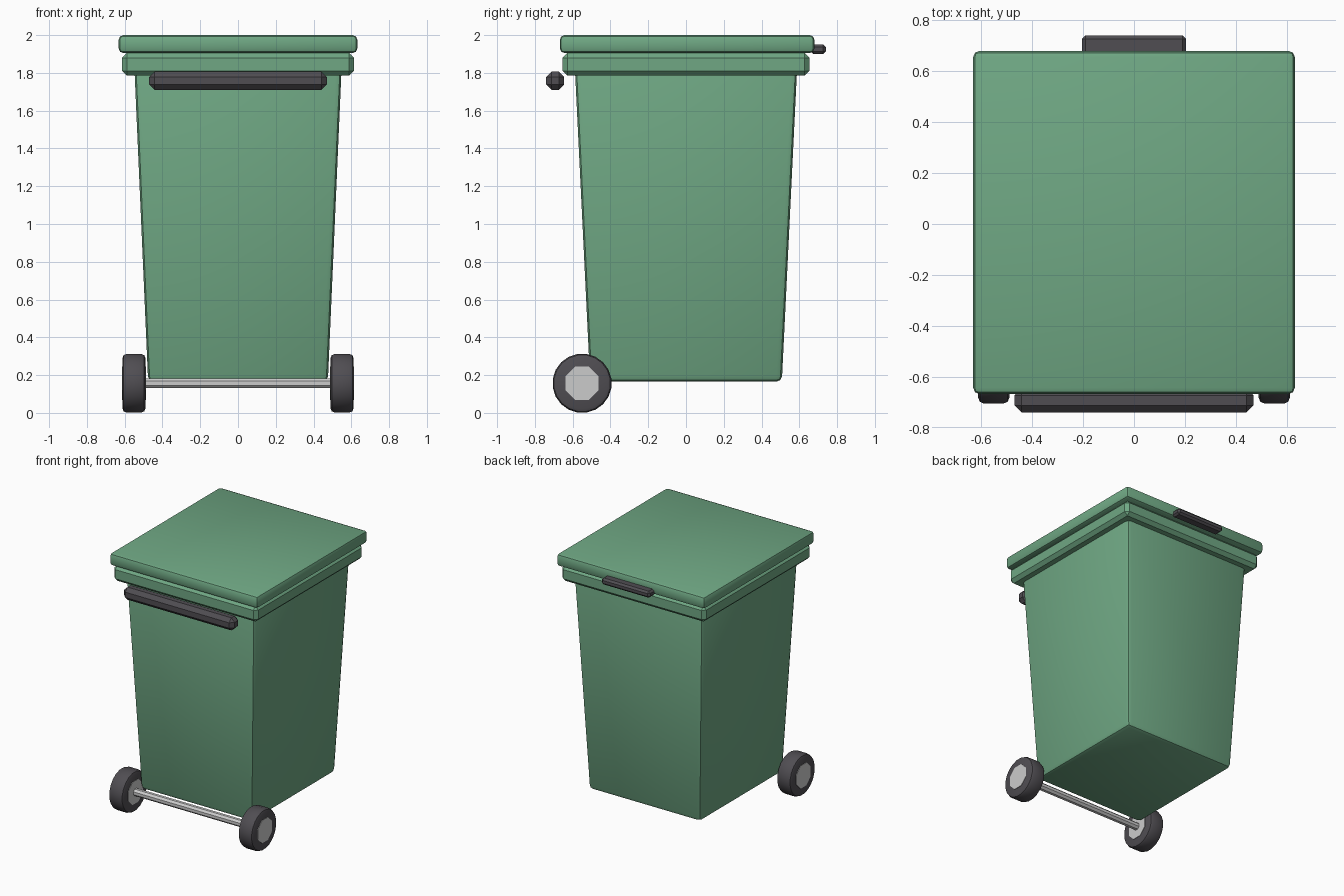
import bpy, bmesh
from math import radians
from mathutils import Matrix, Vector

if "Cube" in bpy.data.objects:
    bpy.data.objects.remove(bpy.data.objects["Cube"])


def material(name, rgb):
    m = bpy.data.materials.new(name)
    m.diffuse_color = (*rgb, 1)
    m.use_nodes = True
    m.node_tree.nodes["Principled BSDF"].inputs["Base Color"].default_value = m.diffuse_color
    return m


GREEN = material("green_plastic", (0.16, 0.39, 0.23))
DARK = material("dark_rubber", (0.08, 0.075, 0.085))
METAL = material("light_metal", (0.55, 0.55, 0.55))


def finish(name, bm, mat, smooth_angle=30):
    bmesh.ops.recalc_face_normals(bm, faces=bm.faces)
    mesh = bpy.data.meshes.new(name)
    bm.to_mesh(mesh)
    bm.free()
    mesh.materials.append(mat)
    ob = bpy.data.objects.new(name, mesh)
    bpy.context.collection.objects.link(ob)
    bpy.ops.object.select_all(action='DESELECT')
    ob.select_set(True)
    bpy.context.view_layer.objects.active = ob
    bpy.ops.object.shade_smooth_by_angle(angle=radians(smooth_angle))
    return ob


def bevelled_box(name, lo, hi, bevel, segments, mat, taper=(1, 1)):
    """Box between two corners; taper scales the bottom face in x and y."""
    lo, hi = Vector(lo), Vector(hi)
    mid, size = (lo + hi) / 2, hi - lo
    bm = bmesh.new()
    bmesh.ops.create_cube(bm, size=1)
    for v in bm.verts:
        if v.co.z < 0:
            v.co.x *= taper[0]
            v.co.y *= taper[1]
        v.co = Vector(a * b for a, b in zip(v.co, size)) + mid
    bmesh.ops.bevel(bm, geom=bm.edges[:], offset=bevel, segments=segments,
                    profile=0.5, affect='EDGES')
    return finish(name, bm, mat)


def x_cylinder(name, x0, x1, radius, sides, mat, bevel=0):
    """Cylinder along x on the axle line, with optional rounded rims."""
    bm = bmesh.new()
    place = (Matrix.Translation(((x0 + x1) / 2, -0.55, 0.157))
             @ Matrix.Rotation(radians(90), 4, 'Y')
             @ Matrix.Rotation(radians(180 / sides), 4, 'Z'))
    bmesh.ops.create_cone(bm, cap_ends=True, segments=sides, radius1=radius,
                          radius2=radius, depth=x1 - x0, matrix=place)
    if bevel:
        rims = [e for e in bm.edges if any(len(f.verts) > 4 for f in e.link_faces)]
        bmesh.ops.bevel(bm, geom=rims, offset=bevel, segments=2,
                        profile=0.5, affect='EDGES')
    return finish(name, bm, mat)


# Tapered bin body, collar and lid
bevelled_box("bin_body", (-0.55, -0.59, 0.165), (0.55, 0.59, 1.86), 0.03, 2,
             GREEN, taper=(0.865, 0.86))
bevelled_box("rim", (-0.613, -0.653, 1.785), (0.613, 0.653, 1.905), 0.025, 1, GREEN)
bevelled_box("lid", (-0.632, -0.668, 1.905), (0.632, 0.68, 2.0), 0.025, 2, GREEN)

# Push bar at the front and lift grip on the lid
bevelled_box("push_bar", (-0.47, -0.74, 1.71), (0.47, -0.645, 1.807), 0.028, 1, DARK)
bevelled_box("lid_grip", (-0.205, 0.66, 1.9), (0.205, 0.74, 1.95), 0.014, 1, DARK)

# Axle and the pair of wheels with hubs
x_cylinder("axle", -0.55, 0.55, 0.028, 8, METAL)
for side, s in (("left", -1), ("right", 1)):
    def span(a, b):
        return sorted((s * a, s * b))
    x_cylinder(side + "_wheel", *span(0.49, 0.612), 0.157, 20, DARK, bevel=0.022)
    x_cylinder(side + "_hub", *span(0.487, 0.615), 0.095, 8, METAL)
